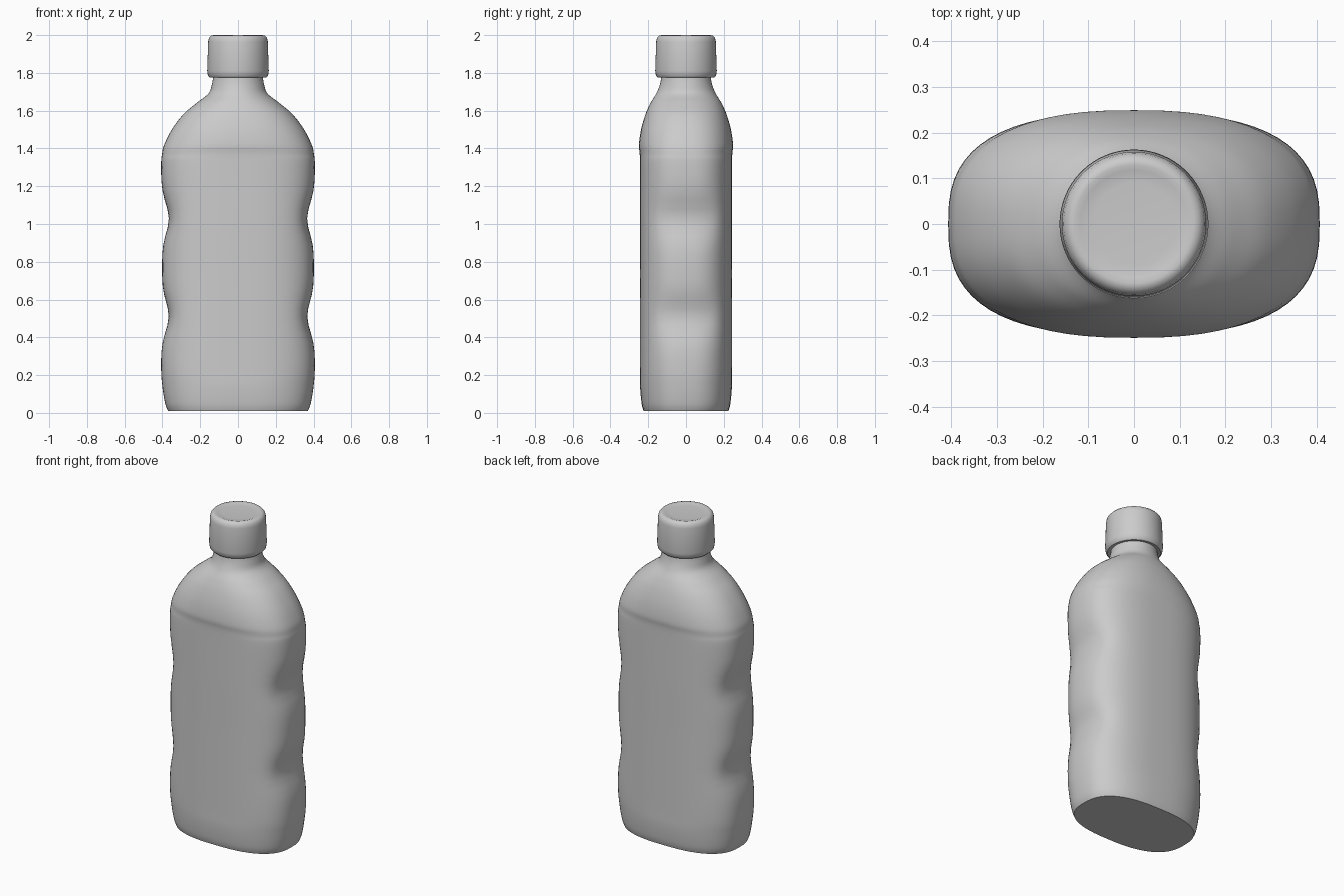
import bpy, bmesh, math

cube = bpy.data.objects.get("Cube")
if cube:
    bpy.data.objects.remove(cube, do_unlink=True)

grey = bpy.data.materials.new("plain grey")
grey.use_nodes = True
COLOUR = (0.6, 0.6, 0.6, 1)
grey.diffuse_color = COLOUR
grey.node_tree.nodes["Principled BSDF"].inputs["Base Color"].default_value = COLOUR

SIDES = 64


def spline(a, b, c, d, t):
    return 0.5 * (2*b + (c - a)*t + (2*a - 5*b + 4*c - d)*t*t + (3*b - a - 3*c + d)*t**3)


def smooth_profile(keys, steps):
    """Pass a smooth curve through the key rings."""
    rings = []
    for i in range(len(keys) - 1):
        near = [keys[max(0, min(len(keys) - 1, i + k))] for k in (-1, 0, 1, 2)]
        for s in range(steps):
            rings.append([spline(*v, s / steps) for v in zip(*near)])
    return rings + [list(keys[-1])]


def loft(name, rings, shape=lambda x, y, z: (x, y, z), angle=50):
    """Join rings of (height, half width, half depth, squareness) into a capped solid."""
    bm = bmesh.new()
    loops = []
    for z, w, d, n in rings:
        loop = []
        for i in range(SIDES):
            a = math.tau * i / SIDES
            c, s = math.cos(a), math.sin(a)
            x = w * math.copysign(abs(c) ** (2 / n), c)
            y = d * math.copysign(abs(s) ** (2 / n), s)
            loop.append(bm.verts.new(shape(x, y, z)))
        loops.append(loop)
    for low, high in zip(loops, loops[1:]):
        for i in range(SIDES):
            j = (i + 1) % SIDES
            bm.faces.new((low[i], low[j], high[j], high[i]))
    bm.faces.new(loops[0][::-1])
    bm.faces.new(loops[-1])
    mesh = bpy.data.meshes.new(name)
    bm.to_mesh(mesh)
    bm.free()
    mesh.materials.append(grey)
    obj = bpy.data.objects.new(name, mesh)
    bpy.context.collection.objects.link(obj)
    bpy.ops.object.select_all(action='DESELECT')
    obj.select_set(True)
    bpy.context.view_layer.objects.active = obj
    bpy.ops.object.shade_smooth_by_angle(angle=math.radians(angle))
    return obj


def grips(x, y, z):
    """Press two finger grips into each narrow side."""
    depth = sum(math.exp(-((z - h) / 0.11) ** 2) for h in (0.51, 1.03))
    dent = 0.038 * depth * math.exp(-(y / 0.17) ** 4)
    return x - math.copysign(min(dent, abs(x)), x) * min(1, abs(x) / 0.3), y, z


# Oval body, shoulders and neck
body_keys = [
    (0.01, 0.37, 0.225, 2.6),
    (0.05, 0.385, 0.235, 2.6),
    (0.14, 0.40, 0.243, 2.6),
    (0.25, 0.407, 0.243, 2.7),
    (0.51, 0.405, 0.243, 2.7),
    (0.75, 0.402, 0.243, 2.7),
    (1.03, 0.404, 0.244, 2.7),
    (1.30, 0.407, 0.244, 2.7),
    (1.37, 0.402, 0.245, 2.6),
    (1.42, 0.39, 0.249, 2.5),
    (1.50, 0.35, 0.238, 2.4),
    (1.58, 0.29, 0.215, 2.3),
    (1.64, 0.22, 0.188, 2.2),
    (1.69, 0.157, 0.158, 2.0),
    (1.74, 0.138, 0.138, 2.0),
    (1.80, 0.128, 0.128, 2.0),
]
loft("bottle_body", smooth_profile(body_keys, 6), grips)

# Round screw cap with softened edges and a slightly sunken top
cap_profile = [
    (1.78, 0.120), (1.775, 0.150), (1.785, 0.159), (1.81, 0.163), (1.90, 0.160),
    (1.965, 0.158), (1.985, 0.154), (1.997, 0.143), (2.0, 0.130), (1.996, 0.118), (1.994, 0.09),
]
loft("bottle_cap", [(z, r, r, 2) for z, r in cap_profile])
